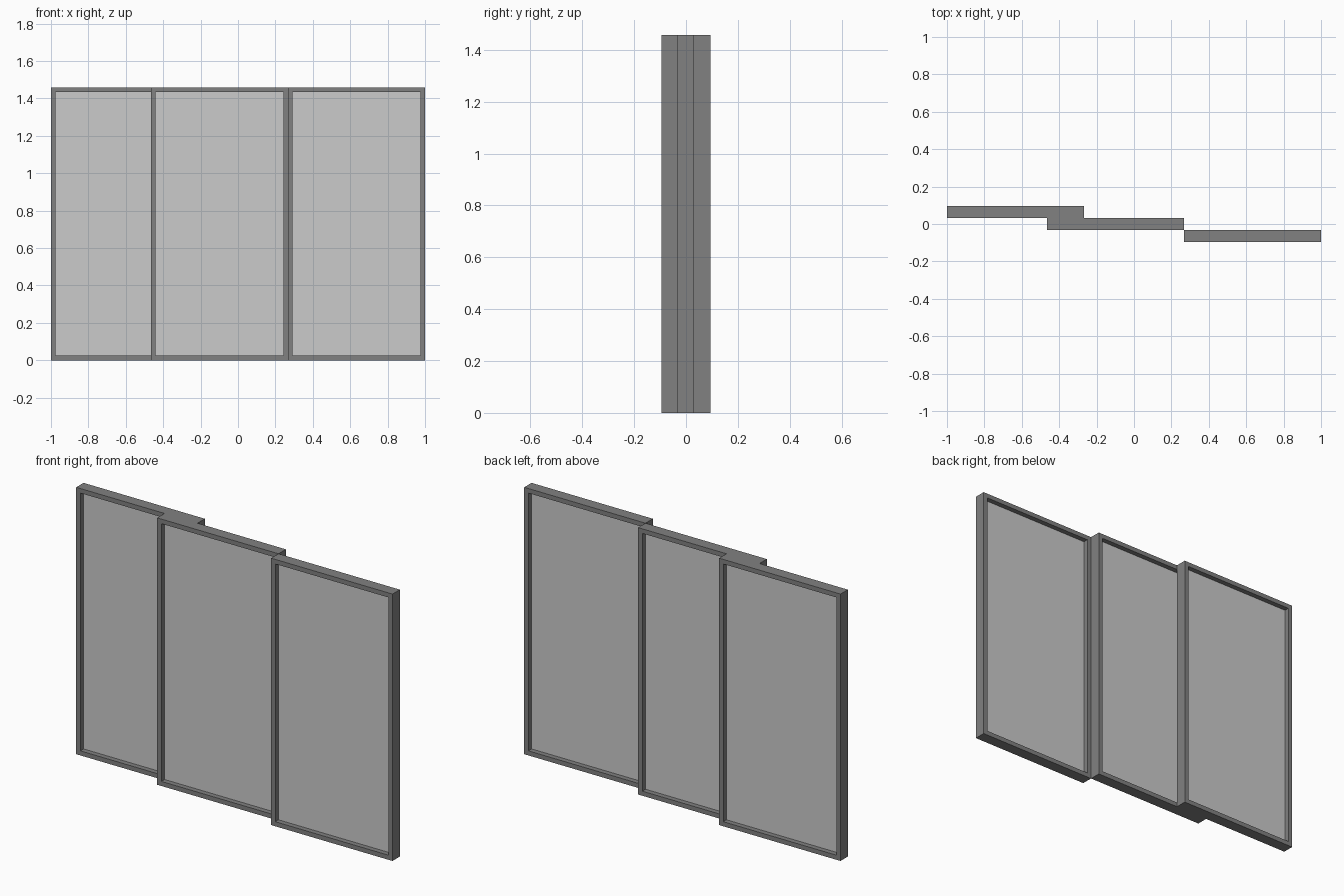
import bpy, bmesh

if "Cube" in bpy.data.objects:
    bpy.data.objects.remove(bpy.data.objects["Cube"])

W, H, D = 0.733, 1.458, 0.0633   # panel width, height, depth
B = 0.025                        # frame bar width
PANE = 0.008                     # pane thickness


def material(name, value):
    m = bpy.data.materials.new(name)
    m.diffuse_color = (value, value, value, 1)
    m.use_nodes = True
    m.node_tree.nodes["Principled BSDF"].inputs["Base Color"].default_value = m.diffuse_color
    return m


def make_object(name, bm, loc, mat):
    bmesh.ops.recalc_face_normals(bm, faces=bm.faces)
    me = bpy.data.meshes.new(name)
    bm.to_mesh(me)
    bm.free()
    me.materials.append(mat)
    ob = bpy.data.objects.new(name, me)
    ob.location = loc
    bpy.context.collection.objects.link(ob)


def frame(name, loc, mat):
    # closed rectangular ring: four mitred sides joining outer and inner corners
    bm = bmesh.new()
    rings = []
    for inset, y in ((0, -D / 2), (0, D / 2), (B, D / 2), (B, -D / 2)):
        x0, x1, z0, z1 = -W / 2 + inset, W / 2 - inset, inset, H - inset
        rings.append([bm.verts.new((x, y, z)) for x, z in
                      ((x0, z0), (x1, z0), (x1, z1), (x0, z1))])
    for i in range(4):
        a, b = rings[i], rings[(i + 1) % 4]
        for j in range(4):
            k = (j + 1) % 4
            bm.faces.new((a[j], a[k], b[k], b[j]))
    make_object(name, bm, loc, mat)


def pane(name, loc, mat):
    bm = bmesh.new()
    bmesh.ops.create_cube(bm, size=1)
    bmesh.ops.scale(bm, vec=(W - 2 * B, PANE, H - 2 * B), verts=bm.verts)
    bmesh.ops.translate(bm, vec=(0, 0, H / 2), verts=bm.verts)
    make_object(name, bm, loc, mat)


dark = material("frame_dark_grey", 0.22)
light = material("pane_light_grey", 0.65)

# three sliding panels, each on its own track
for side, left, y in (("left", -1.0, D), ("middle", -0.466, 0), ("right", 1 - W, -D)):
    loc = (left + W / 2, y, 0)
    frame(side + "_panel_frame", loc, dark)
    pane(side + "_panel_pane", loc, light)
